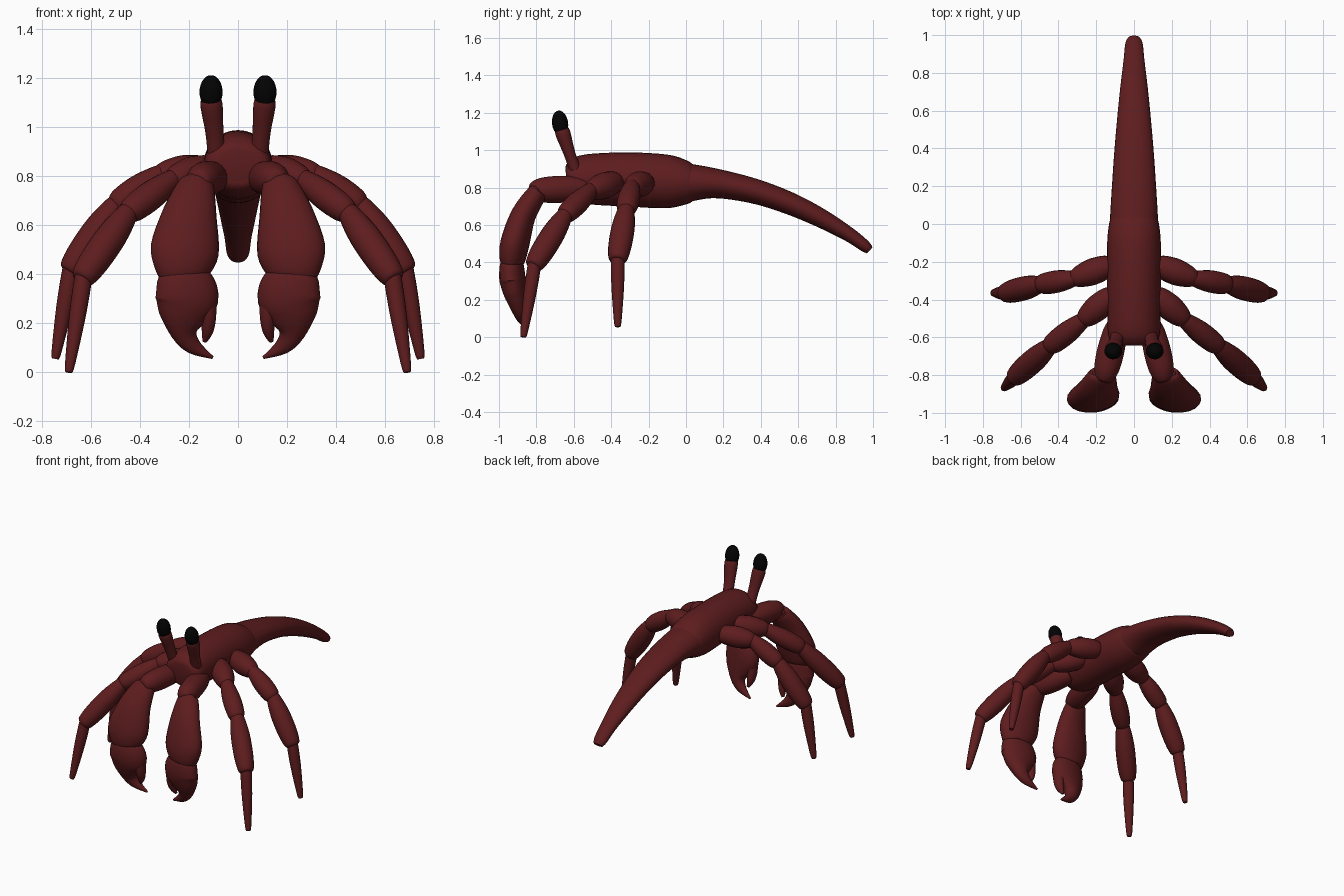
import bpy, bmesh, math
from mathutils import Vector

cube = bpy.data.objects.get("Cube")
if cube:
    bpy.data.objects.remove(cube, do_unlink=True)


def material(name, colour):
    m = bpy.data.materials.new(name)
    m.use_nodes = True
    m.diffuse_color = colour
    m.node_tree.nodes["Principled BSDF"].inputs["Base Color"].default_value = colour
    return m


SHELL = material("dark red shell", (0.112, 0.012, 0.013, 1))
BLACK = material("black eye", (0.001, 0.001, 0.001, 1))
X, Y = Vector((1, 0, 0)), Vector((0, 1, 0))


def spline(p0, p1, p2, p3, t):
    """Catmull-Rom blend of four stations."""
    return [0.5 * (2 * b + (c - a) * t + (2 * a - 5 * b + 4 * c - d) * t * t
                   + (3 * b - a - 3 * c + d) * t ** 3)
            for a, b, c, d in zip(p0, p1, p2, p3)]


def loft(name, stations, ref=X, mirror=True, sides=20, steps=4):
    """Skin a smooth tube through stations (x, y, z, half width along ref, other half width)."""
    n = len(stations)
    rows = []
    for i in range(n - 1):
        quad = [stations[min(max(i + k, 0), n - 1)] for k in (-1, 0, 1, 2)]
        rows += [spline(*quad, s / steps) for s in range(steps)]
    rows.append(list(stations[-1]))
    centres = [Vector(r[:3]) for r in rows]
    bm = bmesh.new()
    rings = []
    for i, (c, row) in enumerate(zip(centres, rows)):
        tangent = (centres[min(i + 1, len(rows) - 1)] - centres[max(i - 1, 0)]).normalized()
        u = (ref - tangent * ref.dot(tangent)).normalized()
        v = tangent.cross(u)
        a, b = max(row[3], 0.003), max(row[4], 0.003)
        angles = [math.tau * k / sides for k in range(sides)]
        rings.append([bm.verts.new(c + u * a * math.cos(t) + v * b * math.sin(t)) for t in angles])
    for r0, r1 in zip(rings, rings[1:]):
        for k in range(sides):
            j = (k + 1) % sides
            bm.faces.new((r0[k], r0[j], r1[j], r1[k]))
    bm.faces.new(rings[0][::-1])
    bm.faces.new(rings[-1])
    bmesh.ops.recalc_face_normals(bm, faces=bm.faces)
    mesh = bpy.data.meshes.new(name)
    bm.to_mesh(mesh)
    bm.free()
    mesh.materials.append(SHELL)
    ob = bpy.data.objects.new(name, mesh)
    bpy.context.collection.objects.link(ob)
    finish(ob, mirror)


def finish(ob, mirror):
    """Smooth the part and, for paired parts, mirror it across the body."""
    bpy.ops.object.select_all(action="DESELECT")
    ob.select_set(True)
    bpy.context.view_layer.objects.active = ob
    bpy.ops.object.shade_smooth_by_angle(angle=math.radians(45))
    if mirror:
        mod = ob.modifiers.new("mirror", "MIRROR")
        mod.mirror_object = bpy.data.objects["body"]


def segment(name, start, end, profile):
    """Straight limb segment with (fraction, radius) stations."""
    a, b = Vector(start), Vector(end)
    loft(name, [(*a.lerp(b, f), r, r) for f, r in profile], ref=Y)


# Body and tail
loft("body", [(0, -0.642, 0.85, 0.085, 0.06), (0, -0.63, 0.85, 0.118, 0.09),
              (0, -0.59, 0.848, 0.136, 0.118), (0, -0.5, 0.845, 0.14, 0.136),
              (0, -0.3, 0.843, 0.142, 0.145), (0, -0.1, 0.832, 0.142, 0.143),
              (0, 0, 0.826, 0.132, 0.118), (0, 0.035, 0.825, 0.12, 0.1)],
     mirror=False, sides=28)
loft("tail", [(0, -0.02, 0.825, 0.13, 0.11), (0, 0.15, 0.823, 0.12, 0.08),
              (0, 0.36, 0.782, 0.106, 0.067), (0, 0.55, 0.717, 0.09, 0.06),
              (0, 0.72, 0.637, 0.073, 0.051), (0, 0.87, 0.55, 0.055, 0.039),
              (0, 0.955, 0.488, 0.046, 0.032), (0, 0.982, 0.464, 0.032, 0.022)],
     mirror=False, sides=28)

# Eyes on stalks
loft("eye_stalk", [(0.088, -0.59, 0.89, 0.036, 0.032), (0.096, -0.622, 0.98, 0.037, 0.031),
                   (0.107, -0.655, 1.08, 0.045, 0.04), (0.11, -0.664, 1.11, 0.042, 0.038)])
bpy.ops.mesh.primitive_uv_sphere_add(segments=24, ring_count=14, radius=1,
                                     location=(0.11, -0.673, 1.143),
                                     rotation=(math.radians(8), 0, 0))
eye = bpy.context.object
eye.name = "eye"
eye.scale = (0.047, 0.043, 0.069)
eye.data.materials.append(BLACK)
finish(eye, True)

# Walking legs: hip, thigh, shin and pointed foot between successive joints
PROFILES = {
    "hip": [(-0.1, 0.045), (0.1, 0.062), (0.5, 0.07), (0.9, 0.054), (1.08, 0.03)],
    "thigh": [(-0.12, 0.028), (0, 0.042), (0.45, 0.059), (0.9, 0.054), (1.06, 0.03)],
    "shin": [(-0.1, 0.025), (0, 0.044), (0.35, 0.062), (0.75, 0.062), (1, 0.05), (1.05, 0.03)],
    "foot": [(-0.08, 0.03), (0, 0.036), (0.4, 0.034), (0.9, 0.021), (1, 0.014)],
}
LEGS = {
    "front": [(0.12, -0.38, 0.83), (0.27, -0.51, 0.785), (0.45, -0.65, 0.65),
              (0.63, -0.81, 0.39), (0.69, -0.87, 0.0)],
    "rear": [(0.13, -0.22, 0.825), (0.32, -0.29, 0.805), (0.50, -0.32, 0.68),
             (0.68, -0.365, 0.42), (0.745, -0.365, 0.055)],
}
for leg, joints in LEGS.items():
    for (part, profile), a, b in zip(PROFILES.items(), joints, joints[1:]):
        segment(f"{leg}_{part}", a, b, profile)

# Claw arms
segment("claw_shoulder", (0.095, -0.55, 0.795), (0.155, -0.81, 0.785),
        [(-0.1, 0.05), (0.1, 0.065), (0.5, 0.073), (0.85, 0.066), (1.05, 0.045), (1.1, 0.025)])
loft("claw_arm", [(0.17, -0.78, 0.79, 0.05, 0.035), (0.17, -0.80, 0.765, 0.074, 0.054),
                  (0.195, -0.87, 0.65, 0.11, 0.067), (0.217, -0.915, 0.5, 0.14, 0.077),
                  (0.23, -0.93, 0.405, 0.108, 0.066), (0.23, -0.93, 0.385, 0.075, 0.045)],
     ref=Vector((1, -0.12, 0)))

# Pincers: broad palm running into a hooked finger, plus a short thumb
ACROSS = Vector((0.12, 1, 0))
loft("claw", [(0.23, -0.933, 0.425, 0.045, 0.07), (0.225, -0.933, 0.39, 0.062, 0.108),
              (0.208, -0.928, 0.31, 0.069, 0.13), (0.218, -0.915, 0.235, 0.06, 0.105),
              (0.218, -0.895, 0.16, 0.043, 0.055), (0.18, -0.88, 0.105, 0.028, 0.033),
              (0.103, -0.865, 0.06, 0.006, 0.006)], ref=ACROSS)
loft("claw_thumb", [(0.135, -0.92, 0.29, 0.04, 0.05), (0.122, -0.912, 0.22, 0.036, 0.033),
                    (0.125, -0.9, 0.165, 0.026, 0.023), (0.137, -0.887, 0.125, 0.008, 0.009)],
     ref=ACROSS)
